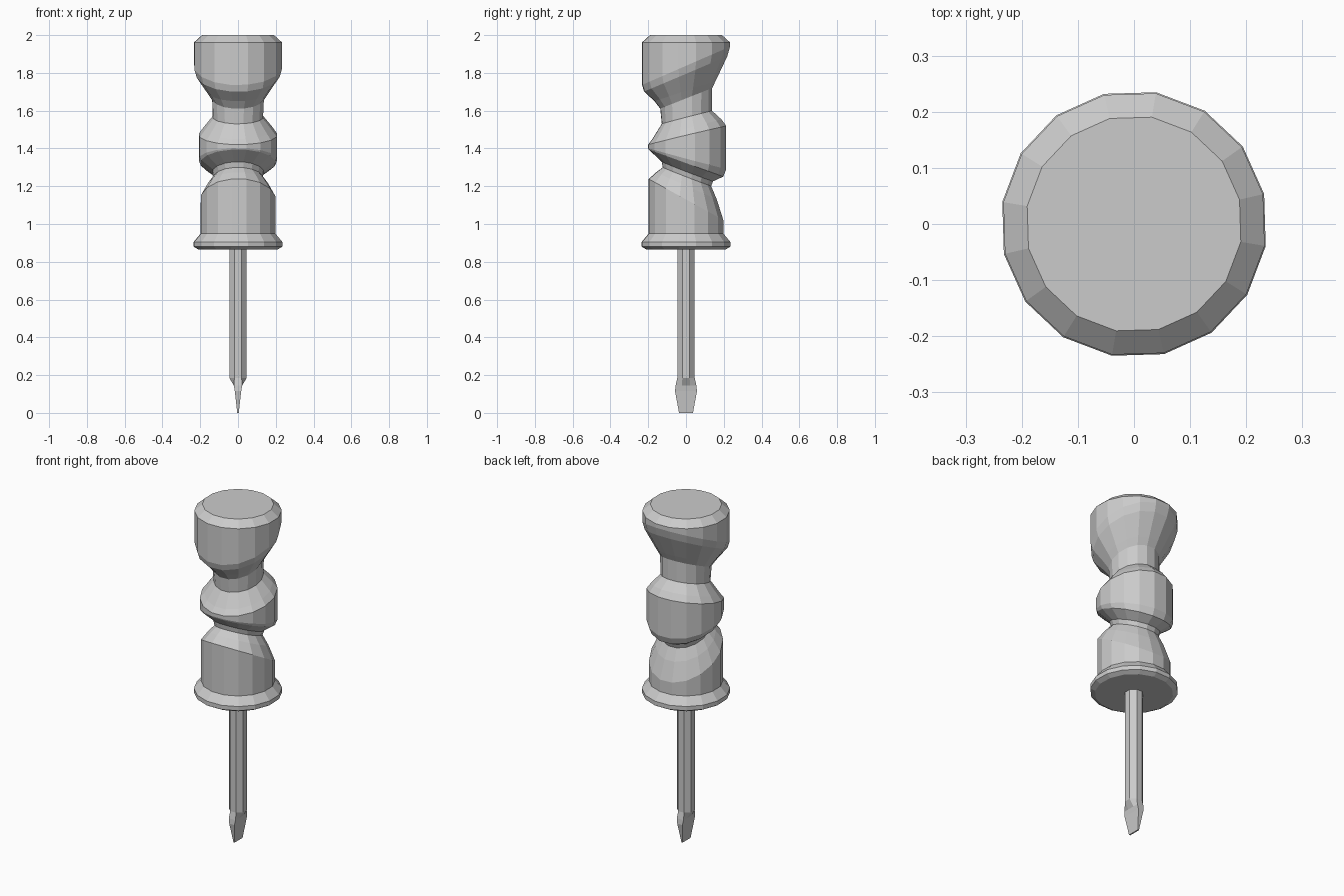
import bpy, bmesh
from math import sin, cos, radians

if "Cube" in bpy.data.objects:
    bpy.data.objects.remove(bpy.data.objects["Cube"])


def loft(name, rings):
    """Skin a stack of equal-count point rings and cap both ends."""
    bm = bmesh.new()
    loops = [[bm.verts.new(p) for p in ring] for ring in rings]
    for a, b in zip(loops, loops[1:]):
        n = len(a)
        for i in range(n):
            j = (i + 1) % n
            bm.faces.new((a[i], a[j], b[j], b[i]))
    bm.faces.new(loops[0][::-1])
    bm.faces.new(loops[-1])
    bmesh.ops.recalc_face_normals(bm, faces=bm.faces)
    mesh = bpy.data.meshes.new(name)
    bm.to_mesh(mesh)
    bm.free()
    obj = bpy.data.objects.new(name, mesh)
    bpy.context.collection.objects.link(obj)
    return obj


def tilted_ring(zf, rf, zb, rb, n=16, start=-9.5):
    """Ring whose height and radius blend from front (-y) to back (+y)."""
    pts = []
    for k in range(n):
        a = radians(start + 360 * k / n)
        t = (1 + sin(a)) / 2
        r = rf + (rb - rf) * t
        pts.append((r * cos(a), r * sin(a), zf + (zb - zf) * t))
    return pts


def blade_ring(hx, hy, z):
    """Flat rectangle section using the shaft's eight points."""
    pts = []
    for k in range(8):
        a = radians(22.5 + 45 * k)
        x, y = cos(a), sin(a)
        pts.append((hx if x > 0 else -hx,
                    (hy if y > 0 else -hy) * (1 if abs(y) > 0.5 else 0.4), z))
    return pts


# Handle: front z, front radius, back z, back radius
handle = [
    (0.865, 0.212, 0.865, 0.212), (0.88, 0.238, 0.88, 0.238),
    (0.905, 0.238, 0.905, 0.238), (0.95, 0.20, 0.95, 0.20),
    # lower body and slanted lower groove
    (1.24, 0.20, 1.02, 0.20), (1.275, 0.16, 1.13, 0.165),
    (1.30, 0.125, 1.20, 0.135), (1.33, 0.13, 1.225, 0.145),
    # wedge-shaped middle ring, thin at the front
    (1.395, 0.20, 1.25, 0.20), (1.402, 0.203, 1.29, 0.216),
    (1.42, 0.203, 1.52, 0.216), (1.45, 0.18, 1.555, 0.19),
    # upper groove and grip end
    (1.53, 0.13, 1.60, 0.14), (1.61, 0.138, 1.72, 0.14),
    (1.65, 0.17, 1.76, 0.16), (1.70, 0.225, 1.89, 0.222),
    (1.735, 0.236, 1.94, 0.236), (1.962, 0.236, 1.962, 0.236),
    (2.0, 0.193, 2.0, 0.193),
]
loft("handle", [tilted_ring(*r) for r in handle])

# Shaft and flat blade tip
shaft = [blade_ring(0.004, 0.037, 0), blade_ring(0.017, 0.058, 0.115),
         blade_ring(0.022, 0.055, 0.145)]
shaft += [tilted_ring(z, 0.05, z, 0.05, 8, 22.5) for z in (0.185, 0.88)]
loft("shaft", shaft)
